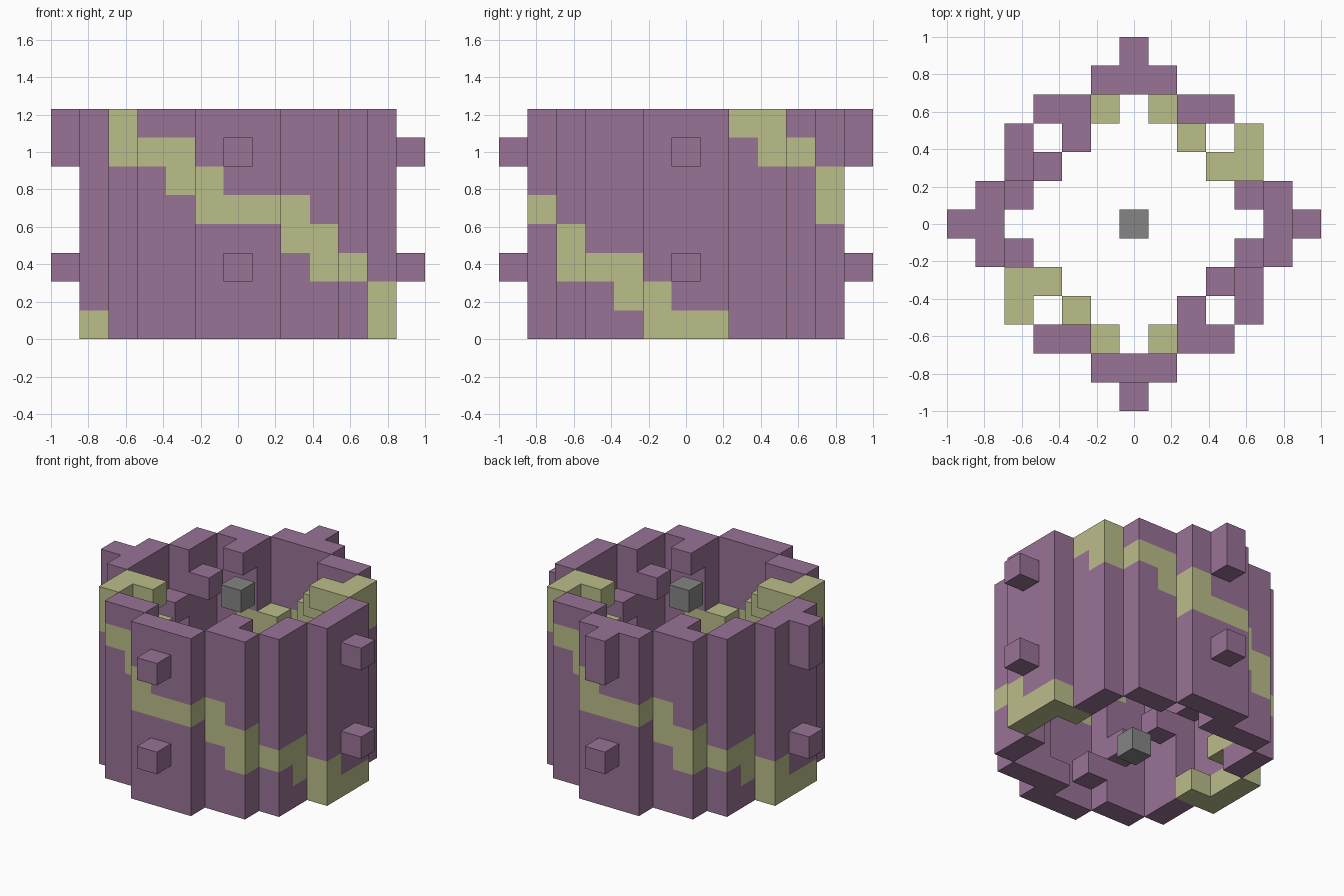
import bpy
import bmesh
from mathutils import Vector

UNIT = 2 / 13   # edge of one block
HEIGHT = 8      # blocks from floor to rim

cube = bpy.data.objects.get("Cube")
if cube:
    bpy.data.objects.remove(cube, do_unlink=True)


def make_material(name, rgb):
    mat = bpy.data.materials.new(name)
    mat.use_nodes = True
    color = (*rgb, 1)
    mat.diffuse_color = color
    mat.node_tree.nodes["Principled BSDF"].inputs["Base Color"].default_value = color
    return mat


PURPLE, YELLOW, GRAY = range(3)
MATERIALS = [
    make_material("dusty_purple", (0.314, 0.171, 0.305)),
    make_material("pale_olive", (0.497, 0.509, 0.255)),
    make_material("mid_gray", (0.235, 0.235, 0.235)),
]
AXES = [Vector(v) for v in ((1, 0, 0), (0, 1, 0), (0, 0, 1))]


def build_blocks(name, cells):
    """Skin a dictionary of {(x, y, z): colour} blocks with flat outer faces."""
    bm = bmesh.new()
    used = sorted(set(cells.values()))
    for cell, color in cells.items():
        center = Vector(cell) + AXES[2] / 2
        for axis in range(3):
            u, v = AXES[(axis + 1) % 3] / 2, AXES[(axis + 2) % 3] / 2
            for side in (-1, 1):
                normal = AXES[axis] * side
                if tuple(int(c) for c in Vector(cell) + normal) in cells:
                    continue
                mid = center + normal / 2
                corners = [mid - u - v, mid + u - v, mid + u + v, mid - u + v]
                if side < 0:
                    corners.reverse()
                face = bm.faces.new([bm.verts.new(c * UNIT) for c in corners])
                face.material_index = used.index(color)
    bmesh.ops.remove_doubles(bm, verts=bm.verts, dist=UNIT / 100)
    # Merge the block faces into large flat panels, keeping the colour borders
    bmesh.ops.dissolve_limit(bm, angle_limit=0.01, verts=bm.verts, edges=bm.edges,
                             delimit={"MATERIAL", "NORMAL"})
    mesh = bpy.data.meshes.new(name)
    bm.to_mesh(mesh)
    bm.free()
    for color in used:
        mesh.materials.append(MATERIALS[color])
    obj = bpy.data.objects.new(name, mesh)
    bpy.context.collection.objects.link(obj)
    return obj


def half_turns(x, y):
    return ((x, y), (-x, -y))


# Half of the wall: column x, y and the lowest and highest block of its band
WALL = [
    (-4, -2, 7, 7), (-4, -3, 6, 7), (-3, -4, 6, 6), (-2, -4, 5, 6),
    (-1, -5, 4, 5), (0, -5, 4, 4), (1, -5, 4, 4), (2, -4, 3, 4),
    (3, -4, 2, 3), (4, -3, 2, 2), (4, -2, 1, 2), (5, -1, 0, 1),
    (5, 0, 0, 0), (5, 1, 0, 0),
]
wall = {}
for x, y, low, high in WALL:
    for px, py in half_turns(x, y):
        for z in range(HEIGHT):
            wall[px, py, z] = YELLOW if low <= z <= high else PURPLE
build_blocks("spiral_wall", wall)

# Inner stairs: two yellow and two purple flights winding down the wall
STEPS = [(-3, -2), (-2, -3), (-1, -4), (1, -4), (2, -3), (3, -2), (4, -1), (4, 1)]
yellow_stairs, purple_stairs = {}, {}
for k, (x, y) in enumerate(STEPS):
    for px, py in half_turns(x, y):
        yellow_stairs[px, py, HEIGHT - 1 - k] = YELLOW
        purple_stairs[px, py, (HEIGHT // 2 - 1 - k) % HEIGHT] = PURPLE
build_blocks("yellow_stairs", yellow_stairs)
build_blocks("purple_stairs", purple_stairs)

# Outer pegs: two per side, the upper ones reach the rim at the back and at -x
PEGS = {"front": (0, -6), "back": (0, 6), "left": (6, 0), "right": (-6, 0)}
for side, (x, y) in PEGS.items():
    tall = side in ("back", "right")
    build_blocks(side + "_lower_peg", {(x, y, 2): PURPLE})
    build_blocks(side + "_upper_peg", {(x, y, z): PURPLE for z in range(6, 8 if tall else 7)})

# Centre blocks at the floor and the rim
build_blocks("lower_center_block", {(0, 0, 0): GRAY})
build_blocks("upper_center_block", {(0, 0, HEIGHT - 1): GRAY})
